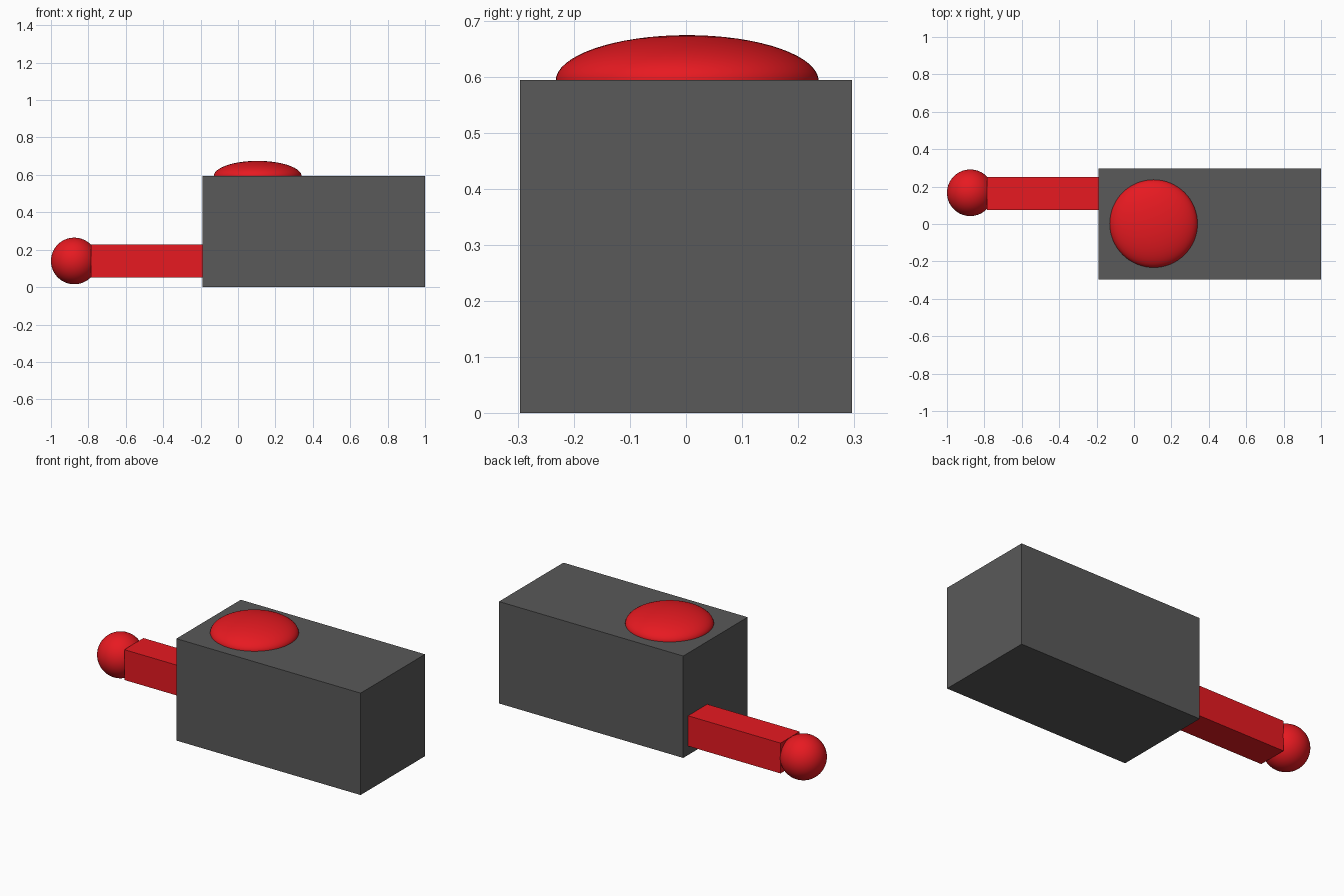
import bpy
import math

if "Cube" in bpy.data.objects:
    bpy.data.objects.remove(bpy.data.objects["Cube"])

red = bpy.data.materials.new("red")
red.diffuse_color = (0.8, 0.01, 0.015, 1)
red.use_nodes = True
red.node_tree.nodes["Principled BSDF"].inputs["Base Color"].default_value = red.diffuse_color


def finish(name, scale, mat):
    ob = bpy.context.object
    ob.name = name
    ob.scale = scale
    bpy.ops.object.transform_apply(location=False, rotation=False, scale=True)
    if mat:
        ob.data.materials.append(mat)
    return ob


def box(name, lo, hi, mat=None):
    center = [(a + b) / 2 for a, b in zip(lo, hi)]
    bpy.ops.mesh.primitive_cube_add(size=1, location=center)
    return finish(name, [b - a for a, b in zip(lo, hi)], mat)


def ball(name, center, radii, mat=None):
    bpy.ops.mesh.primitive_uv_sphere_add(segments=64, ring_count=32, radius=1, location=center)
    ob = finish(name, radii, mat)
    bpy.ops.object.shade_smooth_by_angle(angle=math.radians(40))
    return ob


# Main block
body = box("body", (-0.19, -0.297, 0), (1.0, 0.297, 0.595))
body_grey = bpy.data.materials.new("dark_grey")
body_grey.diffuse_color = (0.1, 0.1, 0.1, 1)
body_grey.use_nodes = True
body_grey.node_tree.nodes["Principled BSDF"].inputs["Base Color"].default_value = body_grey.diffuse_color
body.data.materials.append(body_grey)

# Flattened dome button on top
ball("top_button", (0.105, 0.002, 0.593), (0.235, 0.235, 0.082), red)

# Square lever arm and round knob at its end
box("lever_arm", (-0.787, 0.075, 0.052), (-0.19, 0.252, 0.229), red)
ball("lever_knob", (-0.8755, 0.167, 0.14), (0.1245,) * 3, red)
